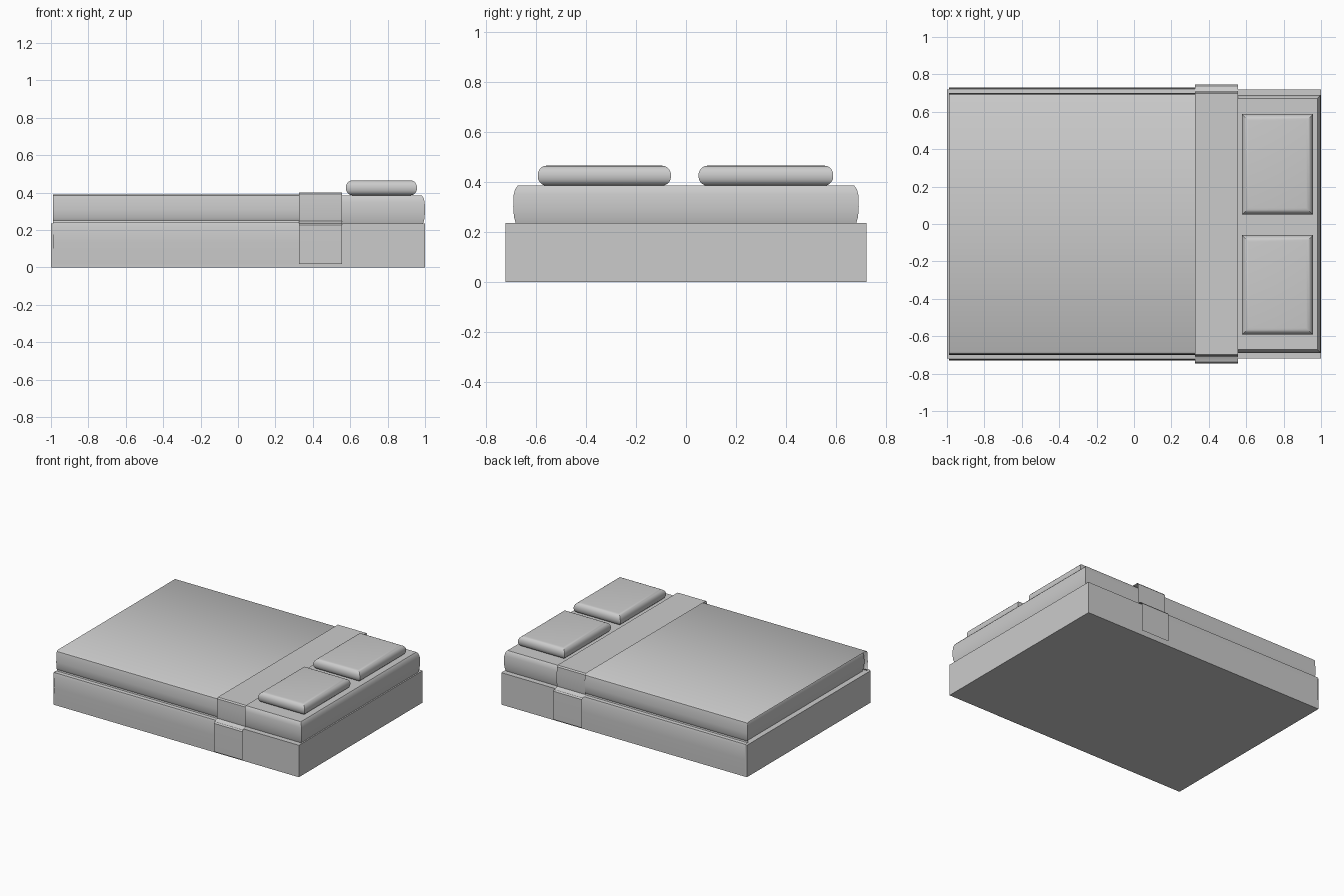
import bpy, bmesh, math

if "Cube" in bpy.data.objects:
    bpy.data.objects.remove(bpy.data.objects["Cube"])


def finish(name, bm):
    bmesh.ops.recalc_face_normals(bm, faces=bm.faces)
    mesh = bpy.data.meshes.new(name)
    bm.to_mesh(mesh)
    bm.free()
    ob = bpy.data.objects.new(name, mesh)
    bpy.context.collection.objects.link(ob)
    bpy.ops.object.select_all(action='DESELECT')
    ob.select_set(True)
    bpy.context.view_layer.objects.active = ob
    bpy.ops.object.shade_smooth_by_angle(angle=math.radians(35))
    return ob


def cushion(name, x0, x1, y0, y1, profile):
    """Stack of rectangles with mitred corners; profile = (inset, z)."""
    bm = bmesh.new()
    rings = []
    for d, z in profile:
        rings.append([bm.verts.new((x, y, z)) for x, y in (
            (x0 + d, y0 + d), (x1 - d, y0 + d), (x1 - d, y1 - d), (x0 + d, y1 - d))])
    for a, b in zip(rings, rings[1:]):
        for i in range(4):
            j = (i + 1) % 4
            bm.faces.new((a[i], a[j], b[j], b[i]))
    bm.faces.new(rings[0][::-1])
    bm.faces.new(rings[-1])
    return finish(name, bm)


def rounded(z0, z1, r, n=5):
    """Profile of a slab whose top and bottom rims are rounded by r."""
    arc = [(r * (1 - math.sin(a)), r * (1 - math.cos(a)))
           for a in (math.pi / 2 * i / n for i in range(n + 1))]
    return [(d, z0 + h) for d, h in arc] + [(d, z1 - h) for d, h in reversed(arc)]


def drape(name, x0, x1, half):
    """Cloth sheet: half profile (y, z) from the top edge down, mirrored across y."""
    prof = [(-y, z) for y, z in reversed(half)] + half
    bm = bmesh.new()
    a = [bm.verts.new((x0, y, z)) for y, z in prof]
    b = [bm.verts.new((x1, y, z)) for y, z in prof]
    for i in range(len(prof) - 1):
        bm.faces.new((a[i], b[i], b[i + 1], a[i + 1]))
    return finish(name, bm)


# Box base and mattress
cushion("bed_base", -1, 1, -0.72, 0.72, [(0, 0), (0, 0.235)])
cushion("mattress", -0.97, 1.0, -0.69, 0.69,
        [(0.01, 0.235), (0.003, 0.26), (0, 0.30), (0.002, 0.35), (0.008, 0.372), (0.018, 0.385)])

# Blanket over mattress and base sides
drape("blanket", -0.99, 0.34, [
    (0.682, 0.391), (0.693, 0.384), (0.698, 0.36), (0.70, 0.31), (0.699, 0.265),
    (0.692, 0.25), (0.695, 0.241), (0.722, 0.239), (0.727, 0.222), (0.729, 0.13), (0.725, 0.015)])

# Folded-back band at the head end of the blanket
drape("blanket_fold", 0.325, 0.557, [
    (0.698, 0.401), (0.706, 0.392), (0.708, 0.35), (0.708, 0.27), (0.705, 0.248),
    (0.712, 0.243), (0.737, 0.236), (0.745, 0.226), (0.746, 0.13), (0.745, 0.018)])

# Two pillows
for side, y0, y1 in (("left", 0.05, 0.588), ("right", -0.592, -0.06)):
    cushion("pillow_" + side, 0.577, 0.957, y0, y1, rounded(0.385, 0.465, 0.036))
